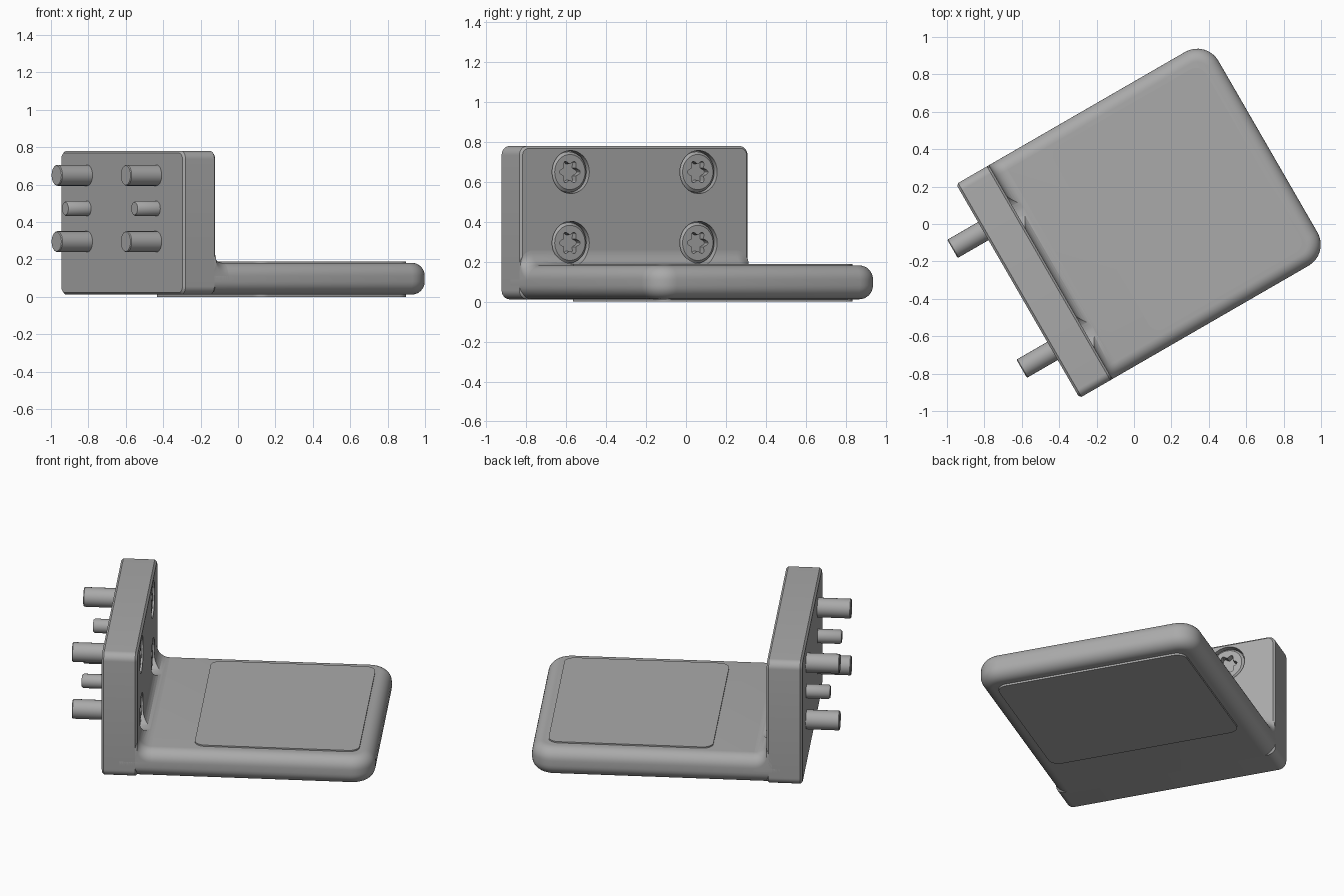
import bpy, bmesh
from math import sin, cos, pi, sqrt, radians

if "Cube" in bpy.data.objects:
    bpy.data.objects.remove(bpy.data.objects["Cube"])

grey = bpy.data.materials.new("satin grey")
grey.use_nodes = True
colour = (0.4, 0.4, 0.4, 1)
grey.diffuse_color = colour
grey.node_tree.nodes["Principled BSDF"].inputs["Base Color"].default_value = colour

TURN = radians(30)                      # whole bracket is turned about z
BACK, FACE, END = -0.717, -0.515, 0.827  # wall plate back, wall plate face, arm tip
HALF = 0.66                             # half width
LOW, TOP, HIGH = 0.012, 0.182, 0.78     # underside, arm top, plate top
ROUND, FILLET = 0.07, 0.075


def loft(name, loops):
    """Skin a list of equal-length point loops and cap both ends."""
    bm = bmesh.new()
    rings = [[bm.verts.new(p) for p in loop] for loop in loops]
    n = len(rings[0])
    for a, b in zip(rings, rings[1:]):
        for i in range(n):
            j = (i + 1) % n
            bm.faces.new((a[i], a[j], b[j], b[i]))
    bm.faces.new(rings[0])
    bm.faces.new(rings[-1])
    bmesh.ops.recalc_face_normals(bm, faces=bm.faces)
    mesh = bpy.data.meshes.new(name)
    bm.to_mesh(mesh)
    bm.free()
    mesh.materials.append(grey)
    obj = bpy.data.objects.new(name, mesh)
    obj.rotation_euler.z = TURN
    bpy.context.collection.objects.link(obj)
    return obj


def smooth(obj, angle=35):
    bpy.ops.object.select_all(action="DESELECT")
    obj.select_set(True)
    bpy.context.view_layer.objects.active = obj
    bpy.ops.object.shade_smooth_by_angle(angle=radians(angle))


def rounded_rect(a0, a1, b0, b1, near, far, inset=0, steps=8):
    """Rectangle outline; near / far are corner radii at the a0 / a1 ends."""
    pts = []
    for k, (sa, sb) in enumerate([(1, 1), (-1, 1), (-1, -1), (1, -1)]):
        r = max((far if sa > 0 else near) - inset, 0.002)
        ca = a1 - inset - r if sa > 0 else a0 + inset + r
        cb = b1 - inset - r if sb > 0 else b0 + inset + r
        for s in range(steps + 1):
            t = (k + s / steps) * pi / 2
            pts.append((ca + r * cos(t), cb + r * sin(t)))
    return pts


def circle(u, v, z, r, n=24, wave=0):
    """Ring facing along the arm; wave gives a six-lobed outline."""
    ring = []
    for i in range(n):
        t = 2 * pi * i / n
        q = r + wave * cos(6 * t)
        ring.append((u, v + q * cos(t), z + q * sin(t)))
    return ring


# Wall plate with softened edges
def plate_ring(u, inset):
    return [(u, v, z) for v, z in
            rounded_rect(-HALF, HALF, LOW, HIGH, 0.045, 0.045, inset)]


SOFT = 0.012
plate = loft("wall_plate", [
    plate_ring(BACK, SOFT), plate_ring(BACK + SOFT, 0),
    plate_ring(FACE - SOFT, 0), plate_ring(FACE, SOFT)])

# Arm slab with fully rounded outer edge
levels = []
for k in range(9):
    t = k / 8 * pi / 2
    levels.append((LOW + ROUND * (1 - cos(t)), ROUND * (1 - sin(t))))
levels += [(LOW + TOP - z, inset) for z, inset in reversed(levels)]
arm = loft("arm", [[(u, v, z) for u, v in
                    rounded_rect(-0.62, END, -HALF, HALF, 0, 0.13, inset)]
                   for z, inset in levels])

# Concave fillet between plate and arm, following the rounded arm edge
side = [HALF - ROUND + ROUND * sin(k / 8 * pi / 2) for k in range(9)]
stations = [-v for v in reversed(side)] + side
sections = []
for v in stations:
    drop = max(abs(v) - (HALF - ROUND), 0)
    base = TOP - ROUND + sqrt(max(ROUND ** 2 - drop ** 2, 0))
    arc = [(FACE + FILLET * (1 - cos(k / 8 * pi / 2)), v,
            base + FILLET * (1 - sin(k / 8 * pi / 2))) for k in range(9)]
    back = FACE - 0.03
    sections.append(arc + [(FACE + FILLET, v, base - 0.02),
                           (back, v, base - 0.02), (back, v, base + FILLET)])
fillet = loft("inner_fillet", sections)

# Counterbores cut through plate face and fillet
SCREWS = [(v, z) for v in (-0.37, 0.37) for z in (0.295, 0.65)]
for v, z in SCREWS:
    cutter = loft("bore_cutter", [circle(FACE - 0.045, v, z, 0.108, 32),
                                  circle(FACE + 0.15, v, z, 0.108, 32)])
    cutter.hide_render = True
    for part in (plate, fillet):
        bpy.context.view_layer.objects.active = part
        mod = part.modifiers.new("bore", "BOOLEAN")
        mod.operation = "DIFFERENCE"
        mod.solver = "EXACT"
        mod.object = cutter
        bpy.ops.object.modifier_apply(modifier=mod.name)
    bpy.data.objects.remove(cutter)
for part in (plate, arm, fillet):
    smooth(part)

# Screw heads with star sockets, and their shanks behind the plate
for v, z in SCREWS:
    front = FACE - 0.008
    head = loft("screw_head", [
        circle(FACE - 0.06, v, z, 0.102, 48),
        circle(front - 0.012, v, z, 0.102, 48),
        circle(front, v, z, 0.088, 48),
        circle(front, v, z, 0.05, 48, 0.01),
        circle(front - 0.045, v, z, 0.05, 48, 0.01)])
    smooth(head, 30)
    smooth(loft("screw_shank", [
        circle(-0.907, v, z, 0.052), circle(-0.902, v, z, 0.056),
        circle(BACK + 0.05, v, z, 0.056)]))

# Locating pins between the screws
for v in (-0.37, 0.37):
    smooth(loft("locating_pin", [
        circle(-0.853, v, 0.472, 0.034), circle(-0.843, v, 0.472, 0.041),
        circle(BACK + 0.05, v, 0.472, 0.041)]))

# Thin pads on both faces of the arm
for name, z0, z1 in (("top_pad", TOP - 0.001, 0.19), ("bottom_pad", 0, LOW + 0.001)):
    outline = rounded_rect(-0.2, 0.735, -0.565, 0.565, 0.06, 0.06)
    smooth(loft(name, [[(u, v, z) for u, v in outline] for z in (z0, z1)]))
